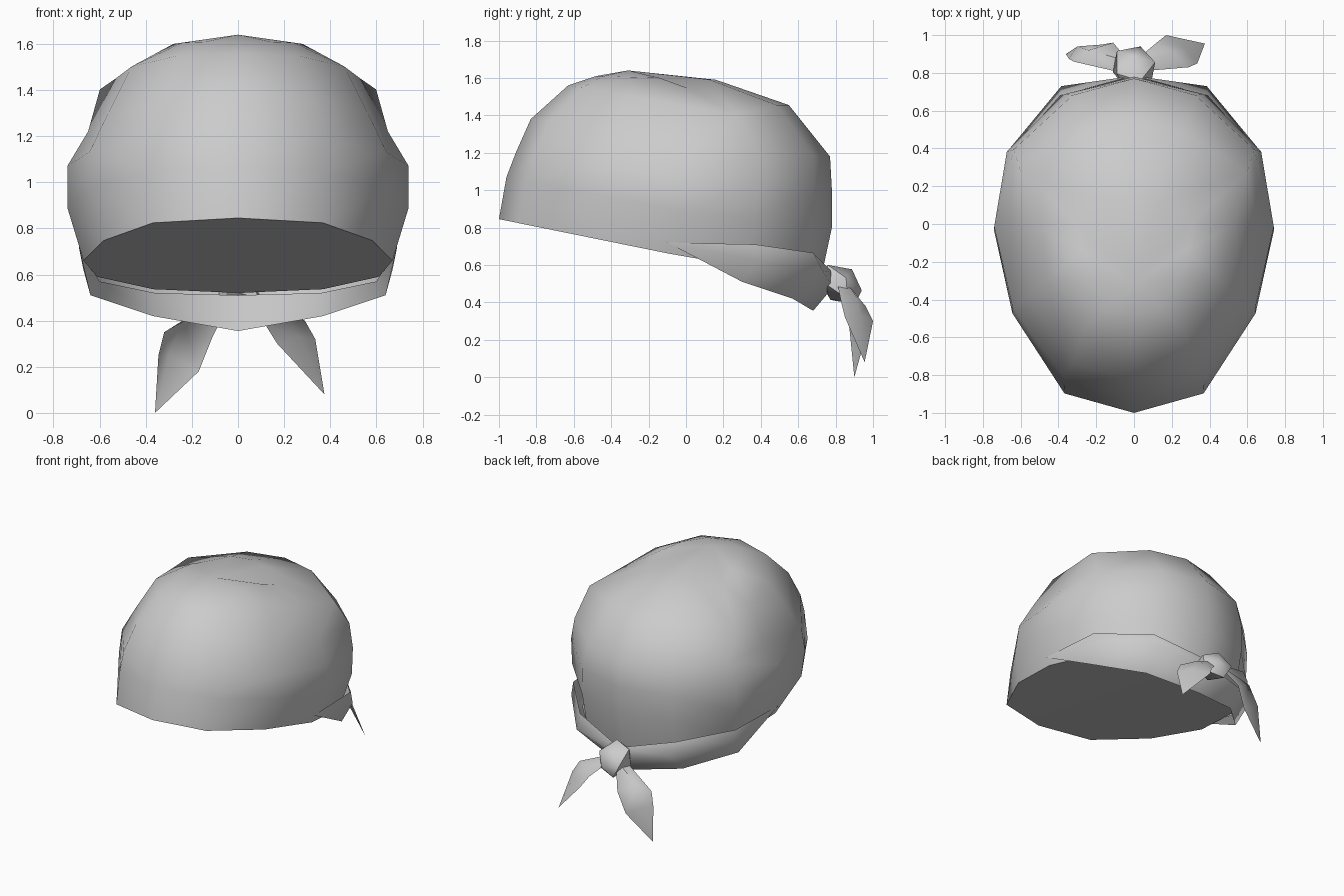
import bpy, bmesh
from math import radians
from mathutils import Vector, Matrix

if "Cube" in bpy.data.objects:
    bpy.data.objects.remove(bpy.data.objects["Cube"])


def finish(name, bm, mirror=False, angle=60):
    me = bpy.data.meshes.new(name)
    bm.to_mesh(me)
    bm.free()
    ob = bpy.data.objects.new(name, me)
    bpy.context.collection.objects.link(ob)
    if mirror:
        m = ob.modifiers.new("mirror", 'MIRROR')
        m.merge_threshold = 0.002
    bpy.ops.object.select_all(action='DESELECT')
    ob.select_set(True)
    bpy.context.view_layer.objects.active = ob
    bpy.ops.object.shade_smooth_by_angle(angle=radians(angle))
    return ob


def patch(name, rows, mirror=False, angle=60, close_bottom=False):
    """Quad sheet through rows of points; coincident points collapse to a tip."""
    bm = bmesh.new()
    grid = [[bm.verts.new(p) for p in row] for row in rows]
    for r0, r1 in zip(grid, grid[1:]):
        for j in range(len(r0) - 1):
            bm.faces.new((r0[j], r0[j + 1], r1[j + 1], r1[j]))
    if close_bottom:
        bm.faces.new(grid[0][::-1])
    bmesh.ops.remove_doubles(bm, verts=bm.verts, dist=0.002)
    return finish(name, bm, mirror, angle)


# Cloth cap: tilted rings (front y, front z, half width, side z, back y, back z)
rings = [
    (-1.00, 0.845, 0.67, 0.66, 0.72, 0.52),
    (-0.96, 1.07, 0.74, 0.89, 0.78, 0.80),
    (-0.91, 1.20, 0.74, 1.07, 0.78, 1.00),
    (-0.83, 1.38, 0.65, 1.22, 0.77, 1.18),
    (-0.63, 1.56, 0.53, 1.45, 0.55, 1.455),
    (-0.48, 1.61, 0.28, 1.60, 0.16, 1.59),
    (-0.31, 1.64, 0.00, 1.64, -0.31, 1.64),
]
width = [0, 0.5, 0.87, 1, 0.91, 0.5, 0]
depth = [0, 0.06, 0.28, 0.53, 0.765, 0.945, 1]
fuller = [0.91, 0.91, 0.91, 0.98, 1.13, 1.1, 1]   # rear corners bulge higher up
rows = []
for k, (fy, fz, w, sz, by, bz) in enumerate(rings):
    row = []
    for j, (a, t) in enumerate(zip(width, depth)):
        if t < 0.53:
            z = fz + (sz - fz) * t / 0.53
        else:
            z = sz + (bz - sz) * (t - 0.53) / 0.47
        if j == 4:
            a = fuller[k]
            if k in (4, 5):
                z -= 0.05
        if k == 0 and j in (1, 5):
            a = 0.55
        row.append((w * a, fy + (by - fy) * t, z))
    rows.append(row)
patch("cloth_cap", rows, mirror=True, close_bottom=True)

# Rolled band round the back, tapering to a tip on each side
tip = (0.69, -0.10, 0.72)
patch("back_band", [
    [tip, (0.60, 0.31, 0.57), (0.36, 0.61, 0.52), (0, 0.71, 0.51)],
    [tip, (0.64, 0.30, 0.51), (0.37, 0.57, 0.42), (0, 0.68, 0.355)],
    [tip, (0.67, 0.385, 0.62), (0.385, 0.73, 0.57), (0, 0.785, 0.48)],
    [tip, (0.665, 0.37, 0.71), (0.39, 0.68, 0.665), (0, 0.785, 0.56)],
], mirror=True)

# Knot: a tilted low-poly ball poking through the band
bm = bmesh.new()
bmesh.ops.create_icosphere(bm, subdivisions=1, radius=1)
spin = Matrix.Rotation(radians(-35), 3, 'X')
for v in bm.verts:
    v.co = spin @ Vector((v.co.x * 0.125, v.co.y * 0.14, v.co.z * 0.10)) + Vector((0, 0.83, 0.495))
    v.co.y = min(v.co.y, 0.94)
finish("knot", bm, angle=45)

# Two hanging tails
patch("right_tail", [
    [(0.06, 0.91, 0.44), (0.06, 0.87, 0.49), (0.06, 0.81, 0.50)],
    [(0.12, 0.96, 0.38), (0.20, 0.91, 0.43), (0.29, 0.83, 0.40)],
    [(0.17, 1.00, 0.30), (0.27, 0.93, 0.33), (0.335, 0.85, 0.32)],
    [(0.375, 0.955, 0.08)] * 3,
])
patch("left_tail", [
    [(-0.06, 0.80, 0.49), (-0.06, 0.87, 0.49), (-0.06, 0.90, 0.43)],
    [(-0.32, 0.86, 0.35), (-0.24, 0.92, 0.40), (-0.11, 0.96, 0.33)],
    [(-0.345, 0.875, 0.25), (-0.30, 0.94, 0.25), (-0.17, 0.95, 0.18)],
    [(-0.36, 0.90, 0.0)] * 3,
])
